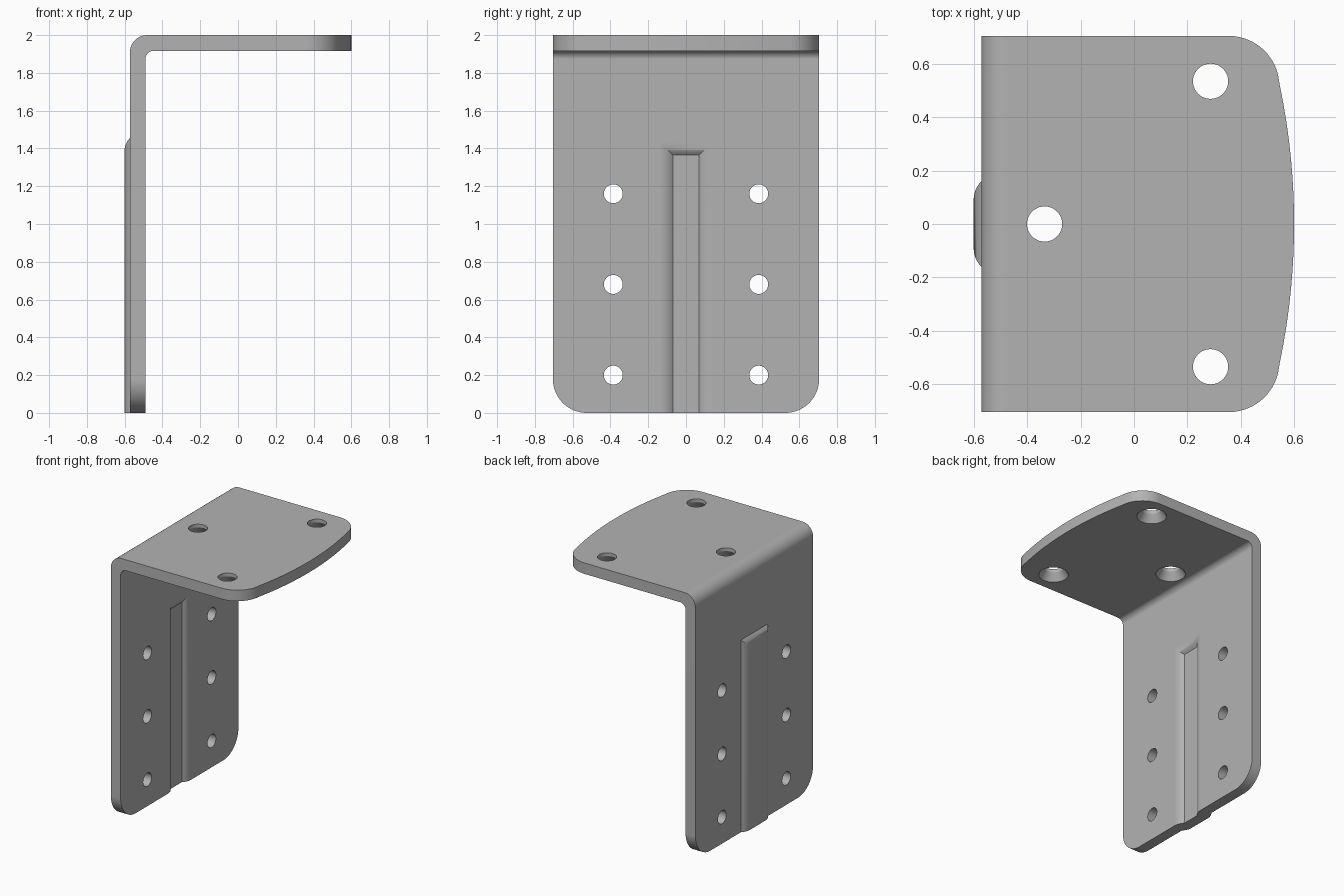
import bpy, bmesh, math
from mathutils import Vector

if "Cube" in bpy.data.objects:
    bpy.data.objects.remove(bpy.data.objects["Cube"])

HALF_Y = 0.705
OUT, INN = -0.572, -0.49      # outer and inner faces of the upright plate
TOP, UNDER = 2.0, 1.917       # upper and lower faces of the top plate

steel = bpy.data.materials.new("grey steel")
steel.use_nodes = True
steel.diffuse_color = (0.45, 0.45, 0.45, 1)
steel.node_tree.nodes["Principled BSDF"].inputs["Base Color"].default_value = steel.diffuse_color


def arc(cx, cy, r, a0, a1, n):
    """Points on an arc, angles in degrees."""
    steps = [math.radians(a0 + (a1 - a0) * i / n) for i in range(n + 1)]
    return [(cx + r * math.cos(a), cy + r * math.sin(a)) for a in steps]


def loft(name, rings):
    """Closed solid through rings of equal point count."""
    bm = bmesh.new()
    loops = [[bm.verts.new(p) for p in ring] for ring in rings]
    for a, b in zip(loops, loops[1:]):
        for i in range(len(a)):
            j = (i + 1) % len(a)
            bm.faces.new((a[i], a[j], b[j], b[i]))
    bm.faces.new(loops[0])
    bm.faces.new(loops[-1])
    bmesh.ops.recalc_face_normals(bm, faces=bm.faces)
    mesh = bpy.data.meshes.new(name)
    bm.to_mesh(mesh)
    bm.free()
    mesh.materials.append(steel)
    obj = bpy.data.objects.new(name, mesh)
    bpy.context.collection.objects.link(obj)
    return obj


def combine(target, tool, operation):
    """Apply a boolean and remove the tool."""
    tool.hide_render = True
    mod = target.modifiers.new("cut", "BOOLEAN")
    mod.operation, mod.solver, mod.object = operation, "EXACT", tool
    bpy.context.view_layer.objects.active = target
    bpy.ops.object.modifier_apply(modifier=mod.name)
    bpy.data.objects.remove(tool)


def turned(stations, axis, n=40):
    """Round cutter: stations are (centre, radius) along the axis."""
    rings = []
    for c, r in stations:
        circle = arc(0, 0, r, 0, 360 - 360 / n, n - 1)
        rings.append([Vector(c) + Vector((0, u, v) if axis == "x" else (u, v, 0))
                      for u, v in circle])
    return loft("hole_cutter", rings)


def rib(name, stations, bottom):
    """Mitred rib solid: stations are (x, half width)."""
    return loft(name, [[(x, -d, bottom), (x, d, bottom), (x, d, 1.295 + d), (x, -d, 1.295 + d)]
                       for x, d in stations])


# Bent plate: L profile swept across y
profile = [(OUT, 0), (INN, 0)]
profile += arc(INN + 0.045, UNDER - 0.045, 0.045, 180, 90, 10)
profile += [(0.75, UNDER), (0.75, TOP)]
profile += arc(OUT + 0.09, TOP - 0.09, 0.09, 90, 180, 14)
bracket = loft("bracket", [[(x, y, z) for x, z in profile] for y in (-HALF_Y, HALF_Y)])

# Rounded lower corners
bm = bmesh.new()
bm.from_mesh(bracket.data)
corners = [e for e in bm.edges if all(v.co.z < 0.01 for v in e.verts)
           and abs(e.verts[0].co.y - e.verts[1].co.y) < 0.01]
bmesh.ops.bevel(bm, geom=corners, offset=0.18, segments=16, profile=0.5, affect="EDGES")
bm.to_mesh(bracket.data)
bm.free()

# Bowed front edge with rounded corners
R, F, TILT = 2.55, 0.19, 12.5
cy = HALF_Y - F
outline = [(-1, -1), (0.355, -1)]
outline += arc(0.355, -cy, F, -90, -TILT, 14)
outline += arc(0.6 - R, 0, R, -TILT, TILT, 32)[1:-1]
outline += arc(0.355, cy, F, TILT, 90, 14)
outline += [(0.355, 1), (-1, 1)]
combine(bracket, loft("outline_cutter", [[(x, y, z) for x, y in outline] for z in (-1, 3)]),
        "INTERSECT")

# Pressed rib: raised outside, hollow inside
curve = [math.radians(45 * i / 8) for i in range(9)]
bump = [(OUT + 0.03 - 0.1 * math.cos(a) - 0.03 + 0.071, 0.09 + 0.1 * math.sin(a)) for a in curve]
bump.append((OUT + 0.03, bump[-1][1]))
combine(bracket, rib("rib", bump, 0), "UNION")
hollow = [(INN - 0.1 + 0.1 * math.cos(a), 0.14 - 0.1 * math.sin(a)) for a in curve]
hollow.insert(0, (INN + 0.03, 0.14))
combine(bracket, rib("rib_hollow", hollow, -0.1), "DIFFERENCE")

# Screw holes in the upright plate
for y in (-0.385, 0.385):
    for z in (0.2, 0.68, 1.16):
        combine(bracket, turned([((-0.7, y, z), 0.05), ((-0.4, y, z), 0.05)], "x"), "DIFFERENCE")

# Countersunk holes in the top plate, opening downwards
for x, y in ((-0.335, 0), (0.287, 0.535), (0.287, -0.535)):
    stations = [(1.9, 0.104), (UNDER, 0.104), (1.975, 0.066), (2.1, 0.066)]
    combine(bracket, turned([((x, y, z), r) for z, r in stations], "z"), "DIFFERENCE")

# Smooth bends, crisp edges, flat plates
bpy.ops.object.select_all(action="DESELECT")
bracket.select_set(True)
bpy.context.view_layer.objects.active = bracket
bpy.ops.object.shade_smooth_by_angle(angle=math.radians(30))
flat = bracket.modifiers.new("flat_plates", "WEIGHTED_NORMAL")
flat.keep_sharp = True
